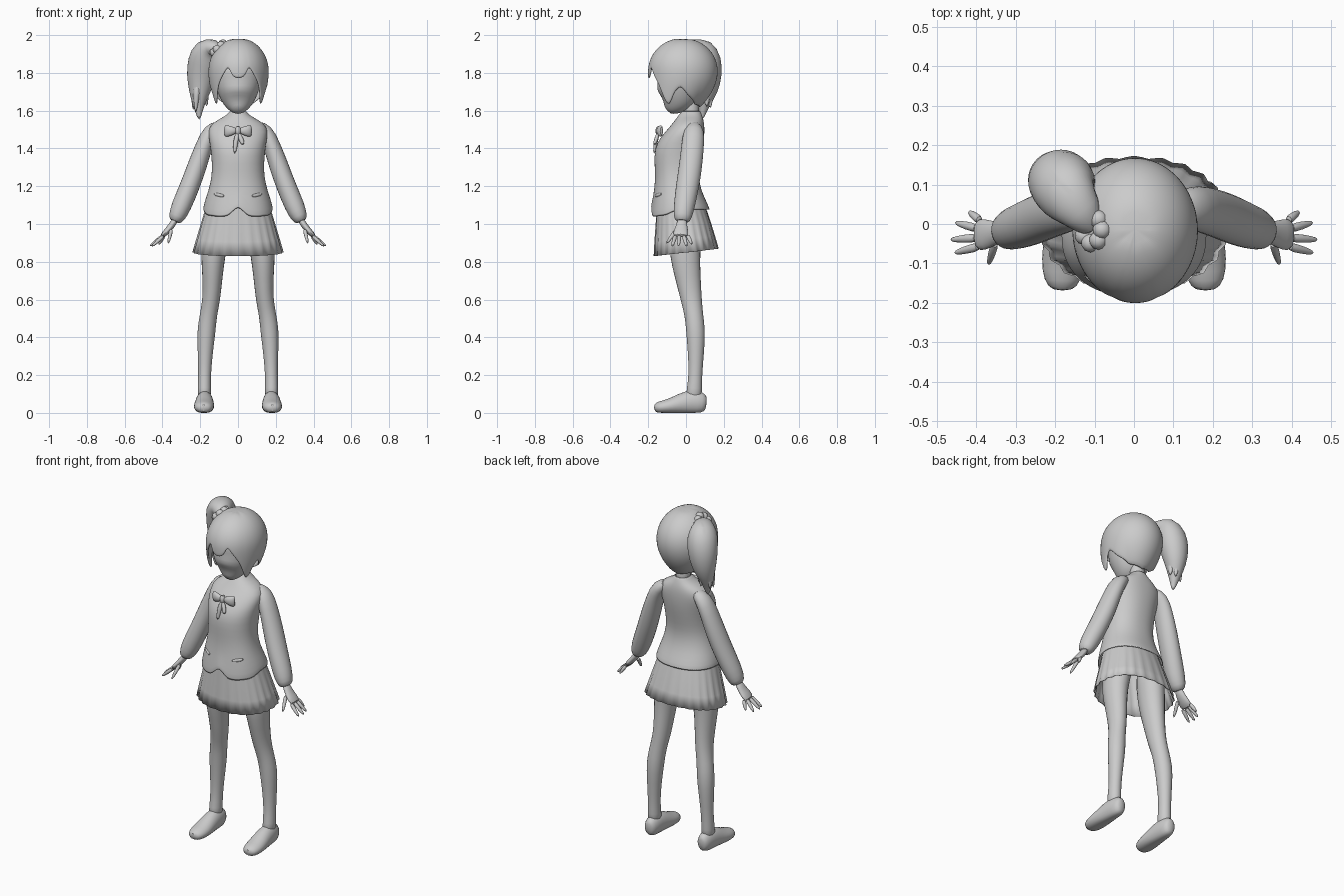
import bpy, bmesh, math
from mathutils import Vector

grey = bpy.data.materials.new("plain grey")
grey.diffuse_color = (0.6, 0.6, 0.6, 1)


def finish(name, bm, mirror=False, subdiv=1, thick=0):
    bmesh.ops.recalc_face_normals(bm, faces=bm.faces)
    me = bpy.data.meshes.new(name)
    for f in bm.faces:
        f.smooth = True
    bm.to_mesh(me)
    bm.free()
    me.materials.append(grey)
    ob = bpy.data.objects.new(name, me)
    bpy.context.collection.objects.link(ob)
    if mirror:
        ob.modifiers.new("mirror", 'MIRROR').use_mirror_merge = False
    if thick:
        s = ob.modifiers.new("thickness", 'SOLIDIFY')
        s.thickness = thick
    if subdiv:
        s = ob.modifiers.new("round", 'SUBSURF')
        s.levels = s.render_levels = subdiv
    bpy.context.view_layer.objects.active = ob
    ob.select_set(True)
    bpy.ops.object.shade_smooth_by_angle(angle=math.radians(60))
    ob.select_set(False)
    return ob


def skin(bm, loops, caps=True):
    """Join vertex rings with quads."""
    n = len(loops[0])
    for a, b in zip(loops, loops[1:]):
        for i in range(n):
            j = (i + 1) % n
            bm.faces.new((a[i], a[j], b[j], b[i]))
    if caps:
        bm.faces.new(loops[0])
        bm.faces.new(loops[-1])


def loft(name, rings, ref=(0, 1, 0), n=12, flat=None, **kw):
    """Tube through rings (x, y, z, radius along ref, other radius)."""
    bm = bmesh.new()
    pts = [Vector(r[:3]) for r in rings]
    loops = []
    for k, r in enumerate(rings):
        t = (pts[min(k + 1, len(pts) - 1)] - pts[max(k - 1, 0)]).normalized()
        u = Vector(ref)
        u = (u - t * u.dot(t)).normalized()
        v = t.cross(u)
        loop = []
        for i in range(n):
            a = 2 * math.pi * i / n
            p = pts[k] + u * r[3] * math.cos(a) + v * r[4] * math.sin(a)
            if flat is not None:
                p.z = max(p.z, flat)
            loop.append(bm.verts.new(p))
        loops.append(loop)
    skin(bm, loops)
    return finish(name, bm, **kw)


def lerp(table, x):
    for (x0, y0), (x1, y1) in zip(table, table[1:]):
        if x <= x1:
            return y0 + (y1 - y0) * max(0, x - x0) / (x1 - x0)
    return table[-1][1]


def garment(name, rings, n, shift, thick, subdiv=1):
    """Open shell of rings (z, front y, back y, half width); shift(k, a) gives (scale, dz)."""
    bm = bmesh.new()
    loops = []
    for k, (z, f, b, w) in enumerate(rings):
        loop = []
        for i in range(n):
            a = 2 * math.pi * i / n
            s, dz = shift(k, a)
            c, d = math.sin(a), math.cos(a)
            x = w * math.copysign(abs(c) ** 0.9, c) * s
            y = (f + b) / 2 - (b - f) / 2 * math.copysign(abs(d) ** 0.9, d) * s
            loop.append(bm.verts.new((x, y, z + dz)))
        loops.append(loop)
    skin(bm, loops, caps=False)
    return finish(name, bm, thick=thick, subdiv=subdiv)


# Jacket body, with a notch in the front hem
jacket = [(1.60, -.02, .075, .042), (1.575, -.04, .085, .06), (1.55, -.058, .093, .11),
          (1.515, -.085, .098, .158), (1.46, -.135, .097, .155), (1.40, -.167, .09, .145),
          (1.32, -.167, .075, .137), (1.25, -.163, .066, .139), (1.18, -.168, .08, .155),
          (1.11, -.178, .105, .175), (1.035, -.187, .128, .187)]


def hem(k, a):
    a = min(a, 2 * math.pi - a)
    rise = lerp([(0, .06), (.1, .035), (.25, .005), (.5, 0), (1.1, .01), (1.5, .04), (4, .04)], a)
    return 1, rise if k == len(jacket) - 1 else rise * .4 if k == len(jacket) - 2 else 0


garment("jacket", jacket, 48, hem, .006)

# Pleated skirt, lower at the front
skirt = [(1.16, -.15, .08, .15), (1.08, -.155, .105, .172), (1.0, -.16, .13, .195),
         (.92, -.165, .152, .218), (.85, -.168, .17, .237)]
garment("skirt", skirt, 96,
        lambda k, a: (1 + .005 * k * math.cos(24 * a), -.005 * k * math.cos(a)), .004, 0)

# Arms, hands and legs
loft("sleeve", [(.09, .045, 1.53, .03, .025), (.145, .042, 1.495, .058, .045),
                (.178, .036, 1.42, .062, .046), (.215, .025, 1.31, .064, .054),
                (.255, .008, 1.20, .064, .054), (.302, -.01, 1.09, .058, .056),
                (.325, -.018, 1.035, .05, .045), (.337, -.02, 1.01, .036, .03)], mirror=True)
loft("palm", [(.328, -.02, 1.03, .026, .018), (.352, -.023, .99, .03, .018),
              (.378, -.027, .96, .042, .017), (.405, -.028, .932, .042, .013)], mirror=True)
for finger, base, tip in (("little_finger", (.39, .008, .942), (.42, .032, .89)),
                          ("ring_finger", (.395, -.012, .94), (.456, .004, .88)),
                          ("middle_finger", (.395, -.035, .94), (.468, -.04, .882)),
                          ("index_finger", (.39, -.056, .94), (.458, -.074, .88)),
                          ("thumb", (.352, -.045, .975), (.37, -.105, .895))):
    mid = [(p + q) / 2 for p, q in zip(base, tip)]
    loft(finger, [(*base, .013, .012), (*mid, .012, .011), (*tip, .006, .006)], n=8, mirror=True)
loft("leg", [(.10, .01, 1.06, .07, .085), (.118, 0, .95, .075, .09), (.132, -.008, .84, .068, .085),
             (.135, .01, .72, .055, .07), (.14, .028, .60, .048, .058), (.157, .042, .52, .047, .05),
             (.168, .052, .43, .051, .053), (.173, .053, .33, .042, .045),
             (.177, .05, .20, .034, .036), (.178, .045, .13, .037, .042),
             (.178, .04, .07, .037, .045)], ref=(1, 0, 0), mirror=True)
loft("shoe", [(.175, .11, .05, .022, .035), (.176, .09, .052, .04, .058), (.177, .03, .06, .047, .068),
              (.178, -.03, .048, .052, .056), (.18, -.09, .034, .058, .04),
              (.182, -.145, .028, .05, .034), (.182, -.17, .024, .026, .02)],
     ref=(1, 0, 0), flat=0, mirror=True)

# Neck and face
loft("neck", [(0, .03, 1.54, .045, .045), (0, .028, 1.6, .04, .042), (0, .02, 1.7, .045, .045)],
     ref=(1, 0, 0))
loft("face", [(0, -.1, 1.60, .02, .022), (0, -.085, 1.613, .05, .045), (0, -.06, 1.64, .08, .085),
              (0, -.045, 1.685, .105, .118), (0, -.035, 1.74, .122, .115),
              (0, -.03, 1.80, .128, .125), (0, -.03, 1.86, .115, .12)], ref=(1, 0, 0), n=20)
loft("ear", [(.112, .0, 1.745, .02, .03), (.135, .008, 1.747, .018, .028), (.145, .012, 1.75, .008, .014)],
     mirror=True)

# Hair cap: a dome whose lower edge follows a fringe outline
edge = [(0, 1.77), (.22, 1.78), (.36, 1.835), (.7, 1.755), (.82, 1.72), (1.0, 1.625), (1.12, 1.64),
        (1.3, 1.70), (1.5, 1.73), (1.75, 1.68), (2.2, 1.635), (3.2, 1.62)]
bm = bmesh.new()
loops = []
for k in range(1, 13):
    loop = []
    for i in range(72):
        a = 2 * math.pi * i / 72
        d = min(a, 2 * math.pi - a)
        z = 1.972 - (1.972 - lerp(edge, d)) * (1 - math.cos(k / 12 * math.pi / 2)) ** .9
        if z > 1.81:
            f = math.sqrt(max(0, 1 - ((z - 1.81) / .163) ** 2))
        else:
            f = 1 - lerp([(0, .02), (.9, .12), (1.5, .3), (2.2, .55), (3.2, .55)], d) * ((1.81 - z) / .19) ** 2
        loop.append(bm.verts.new((.003 + .148 * f * math.sin(a), -.016 - .173 * f * math.cos(a), z)))
    loops.append(loop)
skin(bm, loops, caps=False)
bm.faces.new(loops[0])
finish("hair", bm, thick=.012)

# Side ponytail with loose tips, and its hair tie
loft("ponytail", [(-.10, -.02, 1.915, .025, .025), (-.13, .03, 1.94, .06, .05),
                  (-.165, .075, 1.925, .085, .078), (-.182, .105, 1.86, .09, .088),
                  (-.195, .115, 1.78, .078, .08), (-.203, .11, 1.70, .06, .058),
                  (-.21, .095, 1.64, .035, .035), (-.205, .085, 1.55, .006, .006)], n=16)
for i, (x, y, z) in enumerate([(-.238, .11, 1.60), (-.165, .11, 1.62), (-.19, .13, 1.61), (-.225, .06, 1.585)]):
    loft(f"ponytail_tip_{i + 1}", [(x * .6 - .08, y * .6 + .042, 1.74, .035, .03),
                                   (x * .8 - .04, y * .8 + .02, 1.68, .025, .02), (x, y, z, .004, .004)], n=8)
bm = bmesh.new()
for i in range(7):
    a = 2 * math.pi * i / 7
    v = bmesh.ops.create_icosphere(bm, subdivisions=2, radius=.024)["verts"]
    bmesh.ops.translate(bm, verts=v, vec=(-.105 + .024 * math.cos(a), -.015 + .034 * math.sin(a),
                                          1.93 + .024 * math.cos(a)))
finish("hair_tie", bm, subdiv=0)

# Neck bow
loft("bow_wing", [(.004, -.14, 1.495, .012, .014), (.035, -.143, 1.493, .018, .026),
                  (.062, -.135, 1.492, .016, .034), (.072, -.128, 1.492, .008, .03)], n=10, mirror=True)
loft("bow_knot", [(0, -.14, 1.52, .012, .012), (0, -.148, 1.495, .02, .018), (0, -.145, 1.468, .012, .012)],
     n=10)
for side, x, z in (("left", .028, 1.42), ("right", -.018, 1.37)):
    loft("bow_tail_" + side, [(0, -.145, 1.49, .01, .01), (x * .7, -.16, 1.44, .012, .016),
                              (x, -.169, z, .008, .008)], n=8)

# Pocket flaps
loft("pocket_flap", [(.07, -.162, 1.147, .008, .009), (.10, -.149, 1.153, .008, .011),
                     (.128, -.125, 1.16, .008, .009)], n=8, mirror=True)
